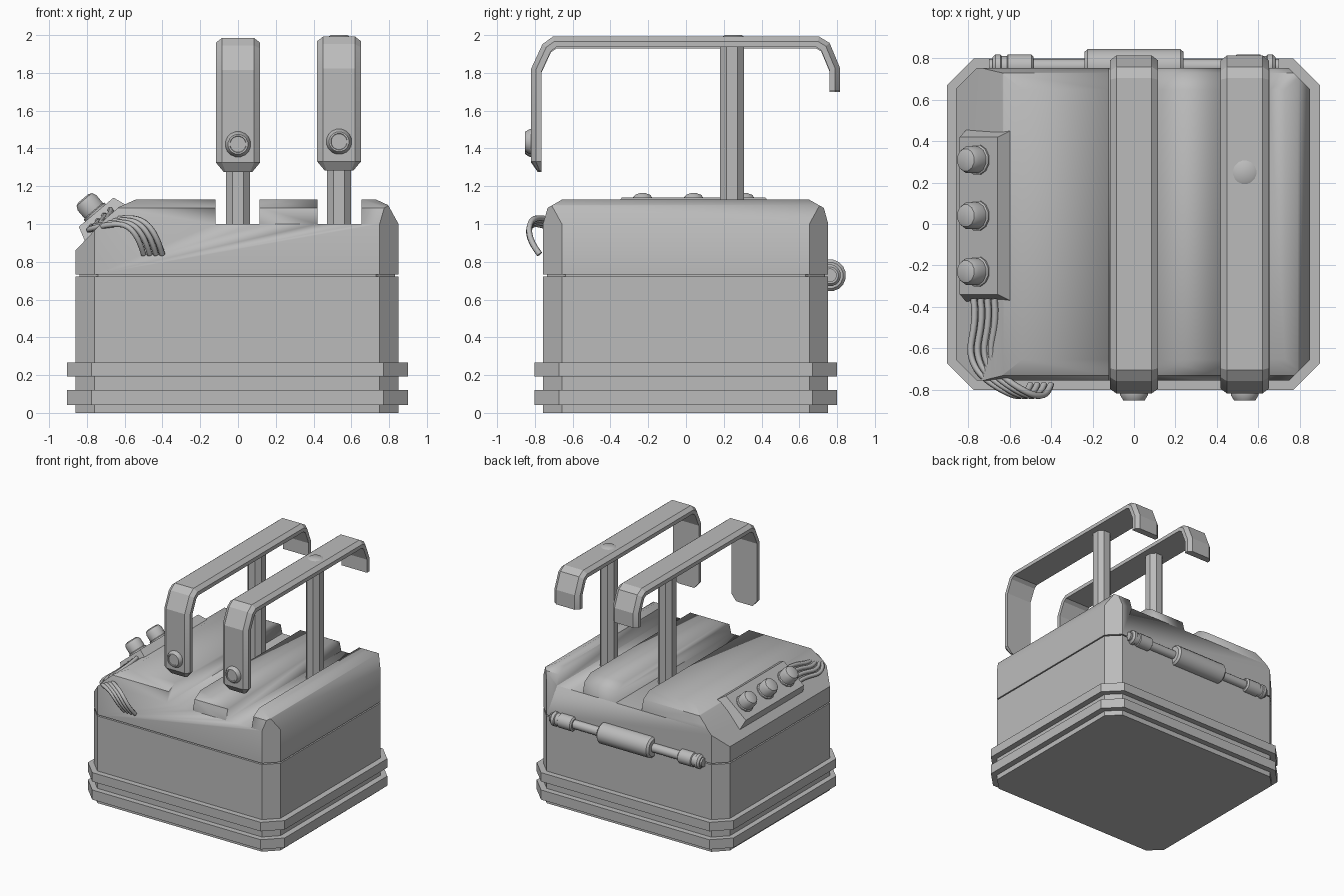
import bpy, bmesh, math
from mathutils import Matrix, Vector

if "Cube" in bpy.data.objects:
    bpy.data.objects.remove(bpy.data.objects["Cube"])

grey = bpy.data.materials.new("plain grey")
grey.diffuse_color = (0.5, 0.5, 0.5, 1)
grey.use_nodes = True
grey.node_tree.nodes["Principled BSDF"].inputs["Base Color"].default_value = grey.diffuse_color


def finish(name, bm, mat=None, angle=30):
    if mat:
        bm.transform(mat)
    bmesh.ops.recalc_face_normals(bm, faces=bm.faces[:])
    me = bpy.data.meshes.new(name)
    bm.to_mesh(me)
    bm.free()
    ob = bpy.data.objects.new(name, me)
    bpy.context.collection.objects.link(ob)
    me.materials.append(grey)
    bpy.ops.object.select_all(action='DESELECT')
    ob.select_set(True)
    bpy.context.view_layer.objects.active = ob
    bpy.ops.object.shade_smooth_by_angle(angle=math.radians(angle))
    return ob


def solid(name, xz=(), yz=(), xy=(), mat=None, angle=30):
    """Convex solid: intersection of prisms with counter-clockwise outlines."""
    bm = bmesh.new()
    bmesh.ops.create_cube(bm, size=6)
    for poly, a, b in ((xz, 0, 2), (yz, 1, 2), (xy, 0, 1)):
        for i, p in enumerate(poly):
            q = poly[(i + 1) % len(poly)]
            co, no = Vector((0, 0, 0)), Vector((0, 0, 0))
            co[a], co[b] = p
            no[a], no[b] = q[1] - p[1], p[0] - q[0]
            bmesh.ops.bisect_plane(bm, geom=bm.verts[:] + bm.edges[:] + bm.faces[:], dist=1e-5,
                                   plane_co=co, plane_no=no.normalized(), clear_outer=True)
            rim = [e for e in bm.edges if e.is_boundary]
            if rim:
                bmesh.ops.holes_fill(bm, edges=rim, sides=0)
    return finish(name, bm, mat, angle)


def rect(x0, x1, y0, y1):
    return [(x0, y0), (x1, y0), (x1, y1), (x0, y1)]


def octagon(x0, x1, y0, y1, c):
    return [(x0 + c, y0), (x1 - c, y0), (x1, y0 + c), (x1, y1 - c),
            (x1 - c, y1), (x0 + c, y1), (x0, y1 - c), (x0, y0 + c)]


def loft(name, rings, mat=None, angle=30):
    bm = bmesh.new()
    vs = [[bm.verts.new(p) for p in r] for r in rings]
    n = len(vs[0])
    for r, s in zip(vs, vs[1:]):
        for k in range(n):
            bm.faces.new((r[k], r[(k + 1) % n], s[(k + 1) % n], s[k]))
    bm.faces.new(vs[0])
    bm.faces.new(vs[-1])
    return finish(name, bm, mat, angle)


def lathe(name, profile, mat, n=16, angle=35):
    ang = [2 * math.pi * (k + 0.5) / n for k in range(n)]
    return loft(name, [[(r * math.cos(t), r * math.sin(t), h) for t in ang] for r, h in profile], mat, angle)


# case body, thin seam and base rings
foot = octagon(-0.86, 0.85, -0.757, 0.753, 0.1)
solid("lower_case", xz=rect(-2, 2, 0, 0.722), xy=foot)
solid("seam_core", xz=rect(-2, 2, 0.7, 0.75), xy=octagon(-0.84, 0.83, -0.737, 0.733, 0.1))
for i, (z0, z1) in enumerate(((0.042, 0.122), (0.192, 0.266))):
    solid(f"base_ring_{i}", xz=rect(-2, 2, z0, z1), xy=octagon(-0.905, 0.9, -0.803, 0.8, 0.13))

# lid with rounded shoulders and two channels
lid = solid("lid",
            xz=[(-0.86, 0.732), (0.85, 0.732), (0.85, 1.0), (0.795, 1.1), (0.73, 1.13),
                (-0.54, 1.13), (-0.63, 1.09), (-0.70, 1.03), (-0.86, 0.86)],
            yz=[(-0.757, 0.7), (0.753, 0.7), (0.753, 1.0), (0.73, 1.085), (0.65, 1.13),
                (-0.655, 1.13), (-0.733, 1.085), (-0.757, 1.0)],
            xy=foot, angle=40)
for x0, x1 in ((-0.12, 0.115), (0.42, 0.655)):
    cutter = solid("channel_cutter", xz=rect(x0, x1, 1.0, 1.3), xy=rect(-2, 2, -1, 1))
    cutter.hide_render = True
    bpy.context.view_layer.objects.active = lid
    mod = lid.modifiers.new("channel", 'BOOLEAN')
    mod.operation, mod.solver, mod.object = 'DIFFERENCE', 'EXACT', cutter
    bpy.ops.object.modifier_apply(modifier=mod.name)
    bpy.data.objects.remove(cutter)


# hooked handles on posts
PATH = [(-0.82, 1.275), (-0.82, 1.325), (-0.82, 1.815), (-0.76, 1.945), (-0.705, 1.985),
        (0.705, 1.985), (0.76, 1.952), (0.815, 1.82), (0.815, 1.70)]


def handle_rings(cx, dz):
    rings = []
    for i, p in enumerate(PATH):
        p = Vector(p)
        d0 = (p - Vector(PATH[i - 1])).normalized() if i else Vector((0, 1))
        d1 = (Vector(PATH[i + 1]) - p).normalized() if i < len(PATH) - 1 else d0
        m = (d0 + d1).normalized()
        inward = Vector((m.y, -m.x)) / m.dot(d0)
        if i == 0:      # tapered tip
            sec = [(0.065, 0.035), (0.075, 0.045), (0.075, 0.056)]
        else:
            sec = [(0.085, 0), (0.117, 0.025), (0.117, 0.056)]
        sec = sec + [(-x, o) for x, o in reversed(sec)]
        rings.append([(cx + x, p.x + inward.x * o, p.y + inward.y * o + dz) for x, o in sec])
    return rings


for i, (cx, dz) in enumerate(((0.0, 0.0), (0.535, 0.007))):
    loft(f"handle_{i}", handle_rings(cx, dz), angle=20)
    solid(f"handle_post_{i}", xz=rect(-2, 2, 0.99, 1.95), xy=octagon(cx - 0.064, cx + 0.064, 0.18, 0.308, 0.035))
    lathe(f"handle_bolt_{i}", [(0.068, 0), (0.068, 0.01), (0.053, 0.034), (0.044, 0.034), (0.042, 0.028)],
          Matrix.Translation((cx, -0.818, 1.422 + dz * 2)) @ Matrix.Rotation(math.pi / 2, 4, 'X'))
lathe("top_rivet", [(0.068, 0), (0.045, 0.015)], Matrix.Translation((0.535, 0.25, 1.985)))

# control panel and knobs on the sloped side
frame = Matrix.Translation((-0.72, 0.04, 1.01)) @ Matrix.Rotation(math.radians(-40), 4, 'Y')
solid("control_panel", xz=[(-0.14, -0.04), (0.165, -0.04), (0.13, 0.06), (-0.11, 0.06)],
      yz=[(-0.425, -0.04), (0.425, -0.04), (0.38, 0.06), (-0.38, 0.06)], mat=frame, angle=20)
for i in range(3):
    lathe(f"knob_{i}", [(0.074, 0.05), (0.074, 0.07), (0.066, 0.075), (0.066, 0.13), (0.055, 0.152), (0.035, 0.16)],
          frame @ Matrix.Translation((0.005, -0.27 + 0.27 * i, 0)), n=12)

# cables from the panel round to the front
for i in range(4):
    cu = bpy.data.curves.new(f"cable_{i}", 'CURVE')
    cu.dimensions = '3D'
    cu.bevel_depth, cu.bevel_resolution, cu.resolution_u = 0.016, 1, 5
    sp = cu.splines.new('NURBS')
    s = 0.033 * i
    pts = [(-0.775 + s, -0.36, 0.985 + s * 0.9), (-0.76 + s, -0.48, 0.985 + s * 0.8),
           (-0.81 + s, -0.60, 0.96 + s * 0.7), (-0.76 + s, -0.72, 0.98 + s * 0.4),
           (-0.67 + s, -0.785, 1.0 + s * 0.4), (-0.57 + s, -0.84, 1.0 + s * 0.1),
           (-0.52 + s, -0.83, 0.91), (-0.50 + s, -0.775, 0.84)]
    sp.points.add(len(pts) - 1)
    for q, p in zip(sp.points, pts):
        q.co = (*p, 1)
    sp.order_u, sp.use_endpoint_u = 4, True
    cu.use_fill_caps = True
    cu.materials.append(grey)
    ob = bpy.data.objects.new(f"cable_{i}", cu)
    bpy.context.collection.objects.link(ob)
    bpy.ops.object.select_all(action='DESELECT')
    ob.select_set(True)
    bpy.context.view_layer.objects.active = ob
    bpy.ops.object.convert(target='MESH')

# hinge tube across the back
hinge = Matrix.Translation((0, 0.762, 0.728)) @ Matrix.Rotation(math.pi / 2, 4, 'Y')
lathe("hinge_rod", [(0.036, -0.7), (0.036, 0.7)], hinge)
lathe("hinge_barrel", [(0.07, -0.24), (0.085, -0.225), (0.085, 0.225), (0.07, 0.24)], hinge)
for side, name in ((1, "right"), (-1, "left")):
    lathe(f"hinge_cap_{name}", [(r, side * h) for r, h in (
        (0.045, 0.485), (0.058, 0.495), (0.058, 0.61), (0.05, 0.615),
        (0.05, 0.64), (0.058, 0.645), (0.058, 0.67), (0.045, 0.685))], hinge)
